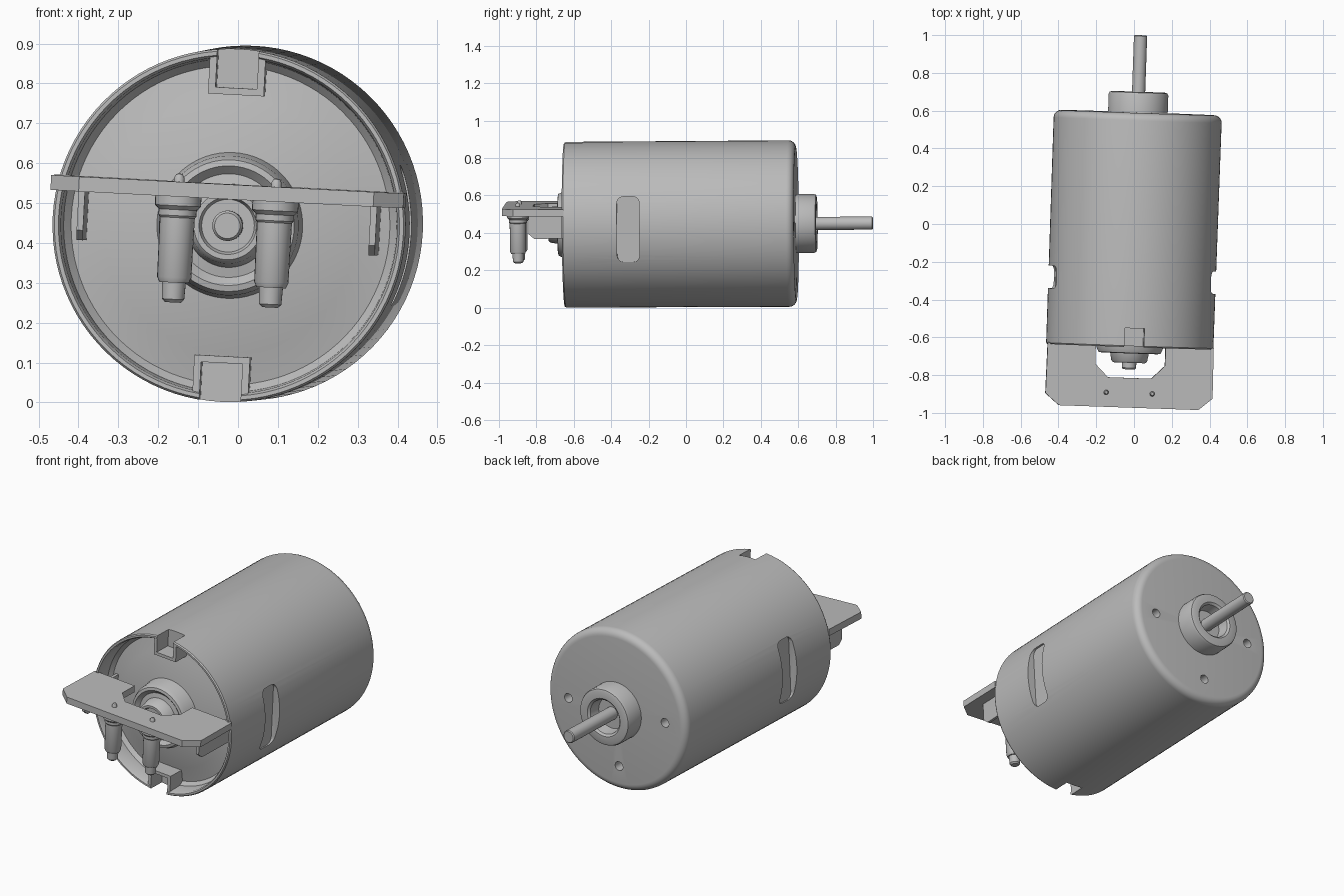
import bpy, bmesh, math
from mathutils import Matrix, Vector

if "Cube" in bpy.data.objects:
    bpy.data.objects.remove(bpy.data.objects["Cube"])

GREY = (0.5, 0.5, 0.5, 1)
metal = bpy.data.materials.new("grey metal")
metal.use_nodes = True
metal.diffuse_color = GREY
metal.node_tree.nodes["Principled BSDF"].inputs["Base Color"].default_value = GREY

# Whole motor leans slightly about its own axis
POSE = (Matrix.Translation((0, 0, 0.447)) @ Matrix.Rotation(math.radians(-2), 4, 'Z')
        @ Matrix.Rotation(math.radians(0.3), 4, 'X') @ Matrix.Rotation(math.radians(3), 4, 'Y'))
parts = []


def finish(bm, name, helper=False):
    bmesh.ops.recalc_face_normals(bm, faces=bm.faces)
    mesh = bpy.data.meshes.new(name)
    bm.to_mesh(mesh)
    bm.free()
    ob = bpy.data.objects.new(name, mesh)
    bpy.context.collection.objects.link(ob)
    mesh.materials.append(metal)
    if helper:
        ob.hide_render = True
    else:
        parts.append(ob)
    return ob


def lathe(name, profile, axis='Y', at=(0, 0, 0), steps=64, helper=False):
    """Spin (radius, along) points around an axis."""
    bm = bmesh.new()
    along = Vector((0, 1, 0)) if axis == 'Y' else Vector((0, 0, 1))
    verts = [bm.verts.new(Vector((r, 0, 0)) + along * d) for r, d in profile]
    edges = [bm.edges.new(pair) for pair in zip(verts, verts[1:])]
    bmesh.ops.spin(bm, geom=verts + edges, cent=(0, 0, 0), axis=along,
                   angle=math.tau, steps=steps)
    bmesh.ops.remove_doubles(bm, verts=bm.verts, dist=0.0005)
    bmesh.ops.translate(bm, verts=bm.verts, vec=at)
    return finish(bm, name, helper)


def box(name, low, high, round_x=0, helper=False):
    """Box between two corners, optionally rounding the edges along x."""
    low, high = Vector(low), Vector(high)
    bm = bmesh.new()
    bmesh.ops.create_cube(bm, size=1)
    for v in bm.verts:
        v.co = Vector([(low[i] + high[i]) / 2 + v.co[i] * (high[i] - low[i]) for i in range(3)])
    if round_x:
        edges = [e for e in bm.edges if abs(e.verts[0].co.x - e.verts[1].co.x) > 0.001]
        bmesh.ops.bevel(bm, geom=edges, offset=round_x, segments=5, profile=0.5, affect='EDGES')
    return finish(bm, name, helper)


def prism(name, outline, direction):
    """Extrude a flat outline."""
    bm = bmesh.new()
    face = bm.faces.new([bm.verts.new(p) for p in outline])
    new = bmesh.ops.extrude_face_region(bm, geom=[face])["geom"]
    bmesh.ops.translate(bm, verts=[g for g in new if isinstance(g, bmesh.types.BMVert)],
                        vec=direction)
    return finish(bm, name)


def cut(ob, cutters):
    bpy.context.view_layer.objects.active = ob
    for c in cutters:
        mod = ob.modifiers.new("cut", 'BOOLEAN')
        mod.operation, mod.solver, mod.object = 'DIFFERENCE', 'EXACT', c
        bpy.ops.object.modifier_apply(modifier=mod.name)


# Can with a recessed front and a rounded back edge
rounded = [(0.405 + 0.04 * math.cos(a), 0.55 + 0.04 * math.sin(a))
           for a in [math.pi / 2 * i / 6 for i in range(7)]]
can = lathe("motor_can", [(0, -0.59), (0.19, -0.59), (0.32, -0.555), (0.40, -0.54), (0.418, -0.56),
                          (0.422, -0.64), (0.428, -0.65), (0.438, -0.65), (0.443, -0.643)]
            + rounded + [(0, 0.59)], steps=96)

# Notches at top and bottom, each with a U-shaped wall
cutters = []
for side, label in ((1, "top"), (-1, "bottom")):
    z = sorted((side * 0.345, side * 0.5))
    notch = box(label + "_notch_cutter", (-0.052, -0.7, z[0]), (0.052, -0.55, z[1]), helper=True)
    z = sorted((side * 0.328, side * 0.43))
    wall = box(label + "_notch_wall", (-0.07, -0.645, z[0]), (0.07, -0.53, z[1]))
    cut(wall, [notch])
    cutters.append(notch)

# Side pockets
for side, label in ((1, "left"), (-1, "right")):
    x = sorted((side * 0.398, side * 0.5))
    cutters.append(box(label + "_pocket_cutter", (x[0], -0.355, -0.18), (x[1], -0.235, 0.17),
                       round_x=0.035, helper=True))

# Three screw holes in the back face
for x, z in ((0.31, 0), (-0.31, 0), (0, -0.31)):
    cutters.append(lathe("hole_cutter", [(0, 0.53), (0.025, 0.53), (0.025, 0.65), (0, 0.65)],
                         at=(x, 0, z), steps=20, helper=True))
cut(can, cutters)
for c in cutters:
    bpy.data.objects.remove(c)

# Bearings and shaft
lathe("rear_bearing_housing", [(0, 0.56), (0.158, 0.56), (0.158, 0.685), (0.153, 0.696),
                               (0.142, 0.70), (0.105, 0.70), (0.094, 0.69), (0.085, 0.63),
                               (0, 0.63)])
lathe("front_bearing_housing", [(0, -0.55), (0.195, -0.55), (0.18, -0.6), (0.175, -0.66),
                                (0.165, -0.682), (0.15, -0.685), (0.14, -0.675), (0.13, -0.665),
                                (0.105, -0.67), (0.095, -0.725), (0.085, -0.735), (0.072, -0.735),
                                (0.066, -0.72), (0, -0.72)])
lathe("shaft", [(0, -0.77), (0.032, -0.77), (0.038, -0.762), (0.038, -0.6), (0.035, 0.4),
                (0.035, 0.995), (0.03, 1.0), (0, 1.0)], steps=32)

# Terminal board with a central cutout
half = [(0.185, -0.64), (0.44, -0.64), (0.443, -0.91), (0.37, -0.972)]
inner = [(0.115, -0.815), (0.185, -0.745)]
right_side = inner + half
outline = right_side + [(-x, y) for x, y in reversed(right_side)]
prism("terminal_board", [(x, y, 0.068) for x, y in outline], (0, 0, 0.037))

# Support fins, terminals and their rivets, mirrored
for s, label in ((1, "left"), (-1, "right")):
    prism(label + "_support_fin", [(s * 0.375, y, z) for y, z in
          ((-0.83, 0.075), (-0.83, -0.03), (-0.8, -0.055), (-0.54, -0.055), (-0.54, 0.075))],
          (-s * 0.016, 0, 0))
    spot = (s * 0.122, -0.895, 0)
    lathe(label + "_terminal", [(0, 0.075), (0.058, 0.075), (0.058, 0.045), (0.048, 0.035),
                                (0.048, 0.02), (0.044, 0.015), (0.043, -0.135), (0.037, -0.148),
                                (0.030, -0.148), (0.028, -0.19), (0.02, -0.198), (0, -0.198)],
          axis='Z', at=spot, steps=24)
    lathe(label + "_rivet", [(0, 0.09), (0.013, 0.09), (0.013, 0.115), (0.008, 0.124), (0, 0.126)],
          axis='Z', at=spot, steps=16)

# Shading and pose
bpy.ops.object.select_all(action='DESELECT')
for ob in parts:
    ob.select_set(True)
bpy.context.view_layer.objects.active = can
bpy.ops.object.shade_smooth_by_angle(angle=math.radians(35))
for ob in parts:
    ob.matrix_world = POSE
